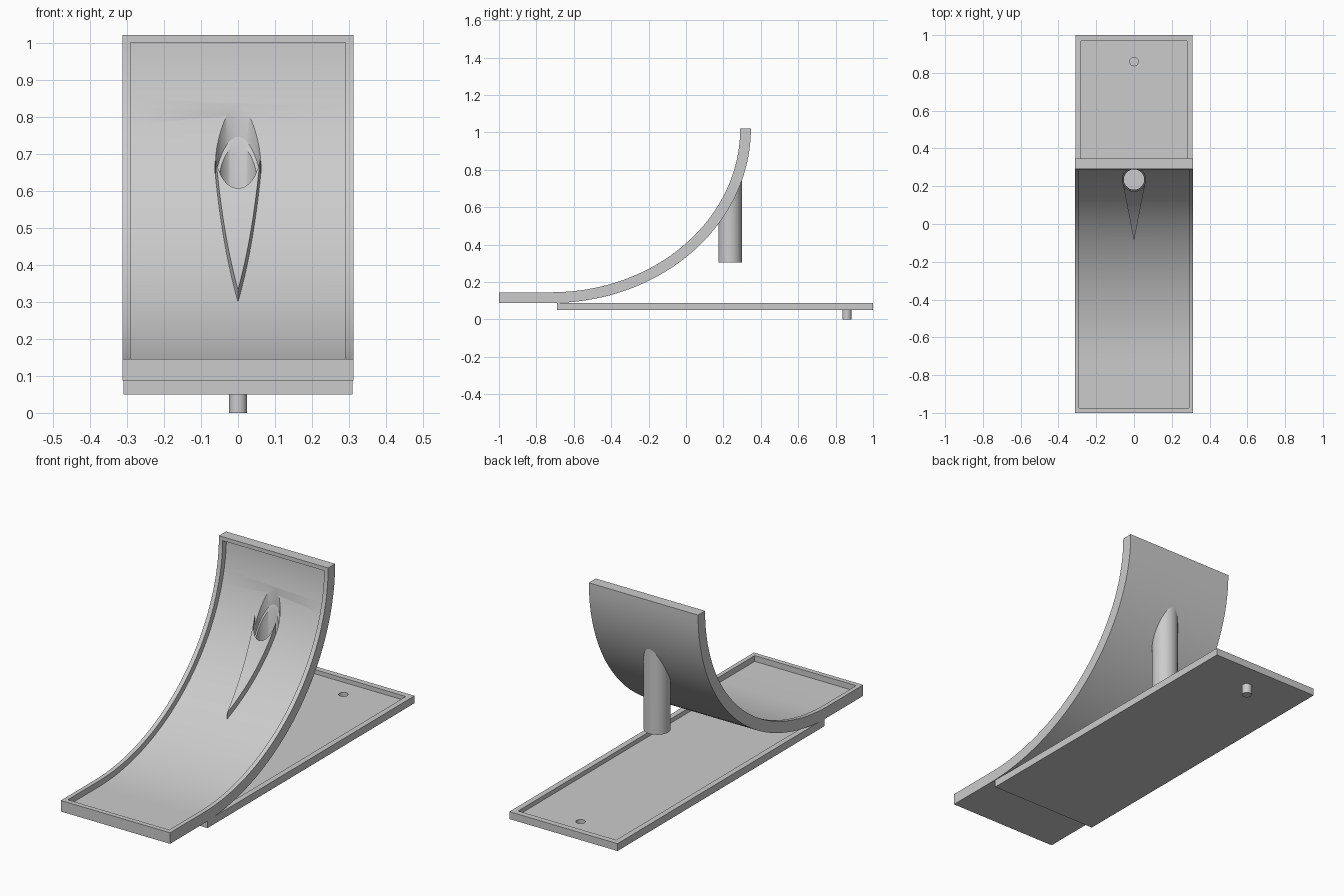
import bpy, bmesh, math

if "Cube" in bpy.data.objects:
    bpy.data.objects.remove(bpy.data.objects["Cube"])

CY, CZ, A, B = -0.72, 1.02, 1.01, 0.875      # centre and radii of the inner ellipse
THICK, RECESS = 0.057, 0.03
HX, HY, HR = 0.0, 0.2355, 0.062              # spout hole


def curve(d, z_end=CZ, y_start=-1.0, n=56):
    """Side profile (y, z): flat lead-in, then a quarter ellipse offset outward by d."""
    a, b = A + d, B + d
    t_end = math.acos(max(0.0, (CZ - z_end) / b))
    pts = [(y_start, CZ - b)]
    for i in range(n + 1):
        t = t_end * i / n
        pts.append((CY + a * math.sin(t), CZ - b * math.cos(t)))
    return pts


def surf_z(y, d):
    """Height of the offset curve at y."""
    s = min(1.0, max(0.0, (y - CY) / (A + d)))
    return CZ - (B + d) * math.sqrt(1 - s * s)


def finish(name, bm):
    bmesh.ops.recalc_face_normals(bm, faces=bm.faces)
    me = bpy.data.meshes.new(name)
    bm.to_mesh(me)
    bm.free()
    ob = bpy.data.objects.new(name, me)
    bpy.context.collection.objects.link(ob)
    return ob


def prism(name, pts, vec):
    """Extrude a closed 3D outline along vec."""
    bm = bmesh.new()
    f = bm.faces.new([bm.verts.new(p) for p in pts])
    r = bmesh.ops.extrude_face_region(bm, geom=[f])
    bmesh.ops.translate(bm, vec=vec, verts=[v for v in r["geom"] if isinstance(v, bmesh.types.BMVert)])
    return finish(name, bm)


def side_prism(name, yz, hw):
    return prism(name, [(-hw, y, z) for y, z in yz], (2 * hw, 0, 0))


def box(name, hw, y0, y1, z0, z1):
    return side_prism(name, [(y0, z0), (y1, z0), (y1, z1), (y0, z1)], hw)


def circle(cy, r, z, n=48):
    return [(r * math.cos(2 * math.pi * i / n), cy + r * math.sin(2 * math.pi * i / n), z)
            for i in range(n)]


def cup(name, cy, ro, ri, z0, floor, top_out, top_in):
    """Closed-bottom tube whose rim follows the given height functions."""
    bm = bmesh.new()
    rings = []
    for r, h in ((ro, z0), (ro, top_out), (ri, top_in), (ri, floor)):
        rings.append([bm.verts.new((x, y, h(y) if callable(h) else h))
                      for x, y, _ in circle(cy, r, 0)])
    n = len(rings[0])
    for lo, hi in zip(rings, rings[1:]):
        for i in range(n):
            j = (i + 1) % n
            bm.faces.new((lo[i], lo[j], hi[j], hi[i]))
    bm.faces.new(rings[0])
    bm.faces.new(rings[-1])
    return finish(name, bm)


def boolean(ob, tool, op):
    m = ob.modifiers.new("cut", 'BOOLEAN')
    m.operation, m.solver, m.object = op, 'EXACT', tool
    bpy.context.view_layer.objects.active = ob
    bpy.ops.object.modifier_apply(modifier=m.name)
    bpy.data.objects.remove(tool)


def smooth(ob):
    bpy.ops.object.select_all(action='DESELECT')
    ob.select_set(True)
    bpy.context.view_layer.objects.active = ob
    bpy.ops.object.shade_smooth_by_angle(angle=math.radians(30))


# curved chute with a raised rim around a recessed floor
chute = side_prism("curved_chute", curve(THICK) + curve(0)[::-1], 0.312)
recess = side_prism("recess_cutter",
                    curve(RECESS, 1.0, -0.975) + curve(-0.06, 1.0, -0.975)[::-1], 0.29)
boolean(chute, recess, 'DIFFERENCE')

# raised wedge leading up to the spout hole
wedge = side_prism("wedge", curve(0.045) + curve(0.003)[::-1], 0.2)
plan = prism("wedge_plan", [(0, -0.09, 0), (0.061, 0.2237, 0), (-0.061, 0.2237, 0)], (0, 0, 1.2))
boolean(wedge, plan, 'INTERSECT')
boolean(chute, wedge, 'UNION')

# spout hole through the chute
boolean(chute, prism("hole_cutter", circle(HY, HR, 0.3), (0, 0, 0.63)), 'DIFFERENCE')
smooth(chute)

# hanging spout behind the chute
spout = cup("spout_pipe", HY, 0.063, 0.054, 0.305, 0.312,
            lambda y: surf_z(y, THICK - 0.002), lambda y: surf_z(y, THICK - 0.002))
smooth(spout)

# base tray with shallow recess and drain
tray = box("base_tray", 0.309, -0.69, 1.0, 0.05, 0.088)
boolean(tray, box("tray_cutter", 0.28, -0.66, 0.97, 0.066, 0.2), 'DIFFERENCE')
boolean(tray, prism("drain_cutter", circle(0.86, 0.024, 0.0), (0, 0, 0.2)), 'DIFFERENCE')
drain = cup("drain_peg", 0.86, 0.0245, 0.0225, 0.0, 0.004, 0.066, 0.066)
smooth(drain)
